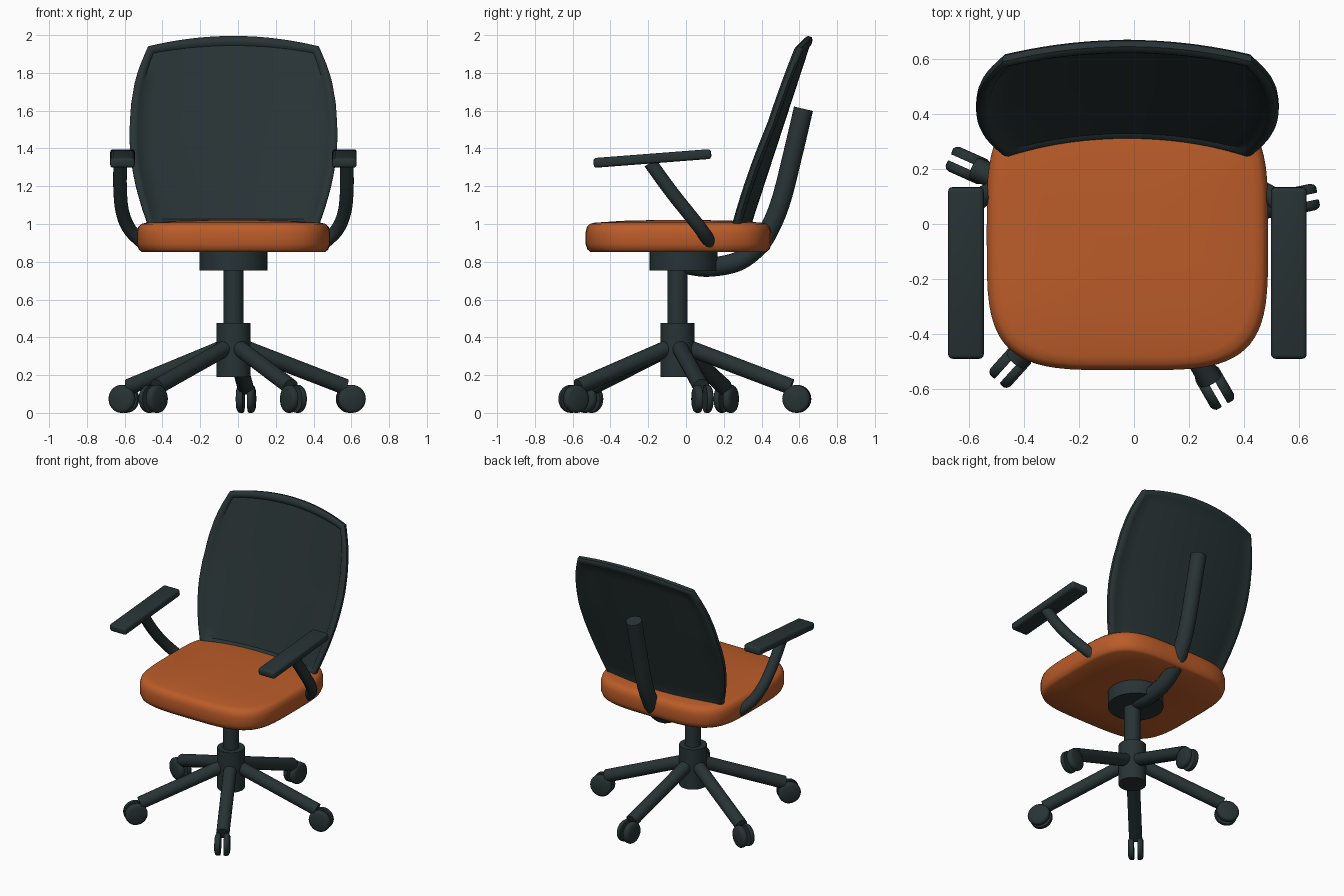
import bpy, bmesh, math
from mathutils import Vector, Matrix

if "Cube" in bpy.data.objects:
    bpy.data.objects.remove(bpy.data.objects["Cube"])

CX = -0.024            # mirror plane of the chair
COL = (CX, -0.045)     # column axis


def material(name, rgb):
    m = bpy.data.materials.new(name)
    m.diffuse_color = (*rgb, 1)
    m.use_nodes = True
    m.node_tree.nodes["Principled BSDF"].inputs["Base Color"].default_value = m.diffuse_color
    return m


DARK = material("dark grey plastic", (0.021, 0.033, 0.035))
ORANGE = material("orange fabric", (0.50, 0.107, 0.022))


def finish(name, bm, mat, angle=40):
    bmesh.ops.recalc_face_normals(bm, faces=bm.faces)
    me = bpy.data.meshes.new(name)
    bm.to_mesh(me)
    bm.free()
    me.materials.append(mat)
    ob = bpy.data.objects.new(name, me)
    bpy.context.collection.objects.link(ob)
    bpy.ops.object.select_all(action='DESELECT')
    ob.select_set(True)
    bpy.context.view_layer.objects.active = ob
    bpy.ops.object.shade_smooth_by_angle(angle=math.radians(angle))
    return ob


def loft(bm, rings):
    loops = [[bm.verts.new(p) for p in r] for r in rings]
    n = len(loops[0])
    for a, b in zip(loops, loops[1:]):
        for i in range(n):
            j = (i + 1) % n
            bm.faces.new((a[i], a[j], b[j], b[i]))
    bm.faces.new(loops[0][::-1])
    bm.faces.new(loops[-1])


def lathe(name, profile, mat, matrix, n=32):
    bm = bmesh.new()
    loft(bm, [[matrix @ Vector((r * math.cos(2 * math.pi * i / n),
                                r * math.sin(2 * math.pi * i / n), z))
               for i in range(n)] for r, z in profile])
    return finish(name, bm, mat)


def smooth_path(pts, steps=6):
    # Catmull-Rom curve through the given points
    p = [Vector(q) for q in pts]
    p = [2 * p[0] - p[1]] + p + [2 * p[-1] - p[-2]]
    out = []
    for i in range(1, len(p) - 2):
        a, b, c, d = p[i - 1:i + 3]
        for s in range(steps):
            t = s / steps
            out.append(0.5 * (2 * b + (c - a) * t + (2 * a - 5 * b + 4 * c - d) * t * t
                              + (3 * b - a - 3 * c + d) * t ** 3))
    return out + [p[-2]]


def tube(name, pts, r, n=20):
    path = smooth_path(pts)
    bm = bmesh.new()
    rings, side = [], None
    for i, p in enumerate(path):
        t = (path[min(i + 1, len(path) - 1)] - path[max(i - 1, 0)]).normalized()
        if side is None:
            side = t.orthogonal()
        side = (side - t * side.dot(t)).normalized()
        up = t.cross(side)
        rings.append([p + r * (side * math.cos(2 * math.pi * k / n)
                               + up * math.sin(2 * math.pi * k / n)) for k in range(n)])
    loft(bm, rings)
    return finish(name, bm, DARK)


def lerp_table(table, x):
    for (x0, y0), (x1, y1) in zip(table, table[1:]):
        if x <= x1:
            return y0 + (y1 - y0) * max(0, (x - x0) / (x1 - x0))
    return table[-1][1]


# Hub, gas column and seat mount
at = lambda x, y: Matrix.Translation((x, y, 0))
lathe("base_hub", [(0.09, 0.19), (0.09, 0.475)], DARK, at(*COL))
lathe("column", [(0.053, 0.45), (0.053, 0.80)], DARK, at(*COL))
lathe("seat_mount", [(0.18, 0.755), (0.18, 0.87)], DARK, at(CX, -0.013), 40)

# Five legs with twin-wheel casters
for k in range(5):
    turn = at(*COL) @ Matrix.Rotation(math.radians(12 + 72 * k), 4, 'Z')
    tube(f"base_leg_{k + 1}", [turn @ Vector((0.03, 0, 0.355)),
                               turn @ Vector((0.605, 0, 0.138))], 0.043)
    for side, label in ((1, "a"), (-1, "b")):
        axle = turn @ Matrix.Translation((0.635, 0, 0.074)) @ Matrix.Rotation(-side * math.pi / 2, 4, 'X')
        lathe(f"caster_{k + 1}{label}",
              [(0.072, 0.012), (0.074, 0.018), (0.074, 0.034), (0.068, 0.043), (0.055, 0.049)],
              DARK, axle, 28)

# Seat cushion: rounded-square rings stacked upward
def seat_ring(s, z, n=72):
    out = []
    for i in range(n):
        a = 2 * math.pi * i / n
        c, d = math.cos(a), math.sin(a)
        out.append((CX + s * 0.512 * math.copysign(abs(c) ** 0.5, c),
                    -0.04 + s * 0.492 * math.copysign(abs(d) ** 0.5, d), z))
    return out


bm = bmesh.new()
loft(bm, [seat_ring(s, z) for s, z in (
    (0.5, 0.853), (0.95, 0.853), (0.98, 0.865), (1, 0.895), (1, 0.955), (0.985, 0.985),
    (0.955, 1.0), (0.9, 1.007), (0.6, 1.017), (0.25, 1.021))])
finish("seat", bm, ORANGE, 50)

# Backrest: curved tilted panel with a raised rim
WIDTH = [(0.98, 0.445), (1.1, 0.487), (1.2, 0.515), (1.3, 0.536), (1.4, 0.548), (1.5, 0.551),
         (1.65, 0.543), (1.8, 0.52), (1.9, 0.49), (2.0, 0.452)]
FRONT = [(0, 0.014), (0.012, 0.004), (0.025, 0), (0.04, 0.003), (0.05, 0.015)]
BACK = [(0, 0.036), (0.012, 0.044), (0.025, 0.046), (0.04, 0.044), (0.05, 0.04)]
RIM = [0, 0.006, 0.012, 0.025, 0.04, 0.05]
inner = [0.05 + 0.9 * i / 16 for i in range(1, 16)]
STEPS = RIM + inner + [1 - d for d in reversed(RIM)]


def back_point(a, b, table):
    z0 = 0.98 + 1.02 * b
    x = (2 * a - 1) * lerp_table(WIDTH, z0)
    z = z0 - 0.27 * x * x * b ** 4
    bend = max(0.18, 0.33 - 0.28 * (z - 1))
    y = 0.305 + 0.327 * (z - 1) - bend * x * x
    depth = lerp_table(table, min(a, 1 - a, b, 1 - b))
    return (CX + x, y + 0.95 * depth, z - 0.31 * depth)


bm = bmesh.new()
N = len(STEPS)
f, r = [[[bm.verts.new(back_point(a, b, tb)) for a in STEPS] for b in STEPS]
        for tb in (FRONT, BACK)]
for g in (f, r):
    for i in range(N - 1):
        for j in range(N - 1):
            bm.faces.new((g[i][j], g[i][j + 1], g[i + 1][j + 1], g[i + 1][j]))
border = ([(0, j) for j in range(N - 1)] + [(i, N - 1) for i in range(N - 1)]
          + [(N - 1, j) for j in range(N - 1, 0, -1)] + [(i, 0) for i in range(N - 1, 0, -1)])
for (i, j), (k, l) in zip(border, border[1:] + border[:1]):
    bm.faces.new((f[i][j], f[k][l], r[k][l], r[i][j]))
finish("backrest", bm, DARK, 45)

# Curved spine from the seat mount to the backrest
tube("back_support", [(CX, 0.0, 0.785), (CX, 0.12, 0.772), (CX, 0.27, 0.80), (CX, 0.38, 0.88),
                      (CX, 0.445, 0.98), (CX, 0.505, 1.13), (CX, 0.568, 1.38),
                      (CX, 0.622, 1.61)], 0.052)

# Armrests on both sides
for s, label in ((-1, "left"), (1, "right")):
    tube(f"{label}_arm_support", [(CX + s * x, y, z) for x, y, z in (
        (0.60, -0.19, 1.325), (0.60, -0.085, 1.18), (0.587, 0.01, 1.06),
        (0.545, 0.085, 0.965), (0.455, 0.14, 0.88))], 0.036)
    bm = bmesh.new()
    place = (Matrix.Translation((CX + s * 0.5875, -0.178, 1.347))
             @ Matrix.Rotation(math.radians(4.4), 4, 'X') @ Matrix.Diagonal((0.13, 0.625, 0.052, 1)))
    bmesh.ops.create_cube(bm, size=1, matrix=place)
    bmesh.ops.bevel(bm, geom=bm.edges[:], offset=0.016, segments=3, profile=0.5, affect='EDGES')
    finish(f"{label}_arm_pad", bm, DARK)
